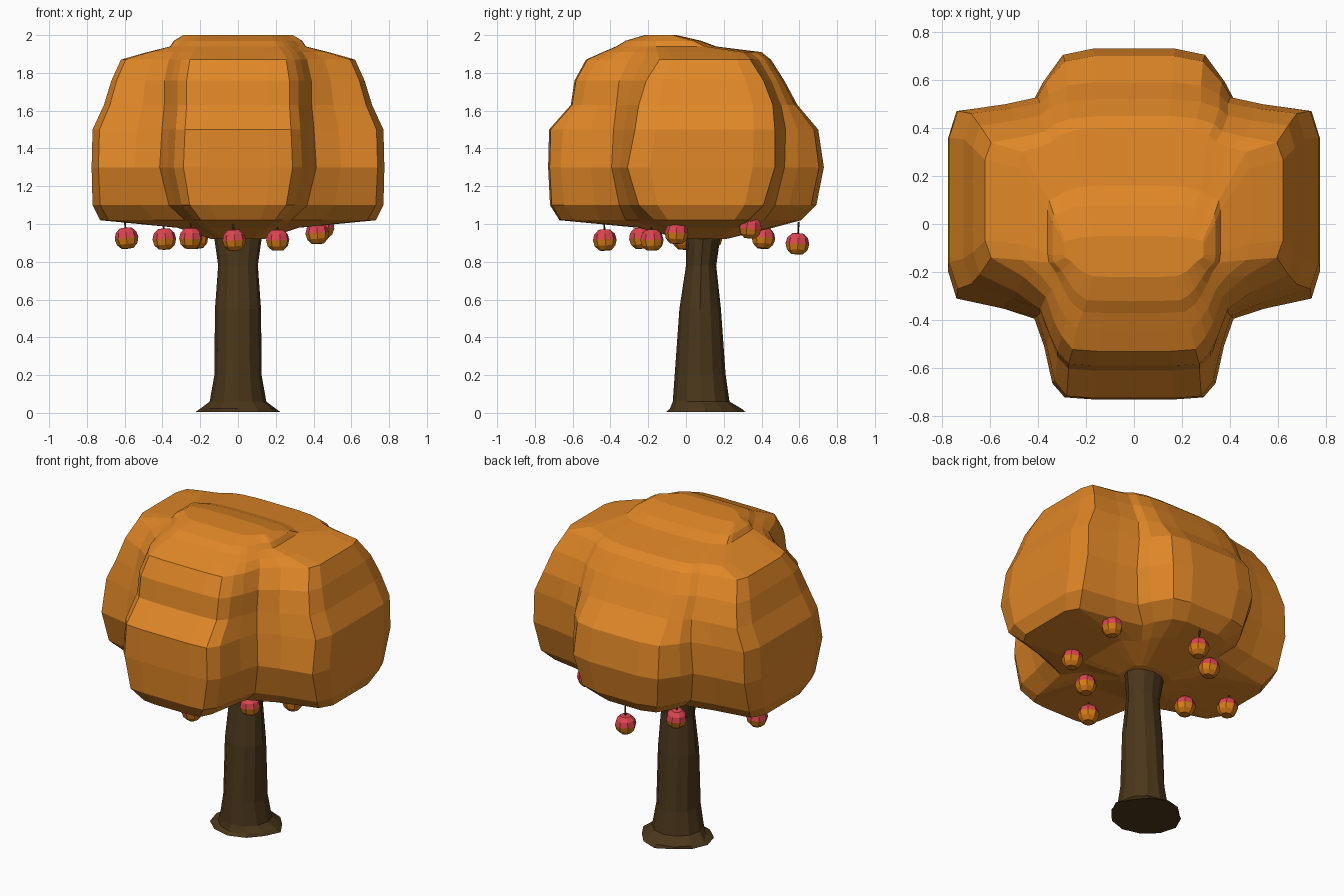
import bpy, bmesh, random
from math import sin, cos, pi
from mathutils import Matrix, Vector

if "Cube" in bpy.data.objects:
    bpy.data.objects.remove(bpy.data.objects["Cube"])

random.seed(4)


def mat(name, rgb):
    m = bpy.data.materials.new(name)
    m.diffuse_color = (*rgb, 1)
    m.use_nodes = True
    m.node_tree.nodes["Principled BSDF"].inputs["Base Color"].default_value = m.diffuse_color
    return m


LEAF = mat("autumn_leaf", (0.74, 0.24, 0.02))
BARK = mat("bark", (0.07, 0.038, 0.011))
RED = mat("fruit_red", (0.72, 0.06, 0.08))
ORANGE = mat("fruit_orange", (0.68, 0.2, 0.008))


def finish(bm, name, mats):
    bmesh.ops.recalc_face_normals(bm, faces=bm.faces)
    me = bpy.data.meshes.new(name)
    bm.to_mesh(me)
    bm.free()
    for m in mats:
        me.materials.append(m)
    ob = bpy.data.objects.new(name, me)
    bpy.context.collection.objects.link(ob)
    return ob


def loft(name, rings, material):
    """Skin a stack of equal-length point rings and cap both ends."""
    bm = bmesh.new()
    loops = [[bm.verts.new(p) for p in r] for r in rings]
    n = len(loops[0])
    for a, b in zip(loops, loops[1:]):
        for i in range(n):
            j = (i + 1) % n
            bm.faces.new((a[i], a[j], b[j], b[i]))
    bm.faces.new(loops[0][::-1])
    bm.faces.new(loops[-1])
    return finish(bm, name, [material])


def cross_outline(z, xo, y0, y1, yf, yb, hw, k):
    """Four-lobed outline: side lobes span y0..y1, front/back lobes are hw wide,
    k fills the notches between the lobes."""
    df, db, s = yf - y0, yb - y1, y1 - y0
    nx = min(1.22 * hw, 0.9 * xo)
    px, qx = nx + 0.36 * (xo - nx), nx + 0.9 * (xo - nx)
    half = [(0.5 * hw, yf), (0.85 * hw, yf - 0.02 * df), (hw, yf - 0.16 * df),
            (0.4 * hw + 0.6 * nx - 0.03 * hw, y0 + (k + 0.27) * df), (nx, y0 + k * df),
            (px, y0 + 0.5 * k * df), (qx, y0), (xo, y0 + 0.15 * s),
            (xo, y0 + 0.5 * s), (xo, y1 - 0.15 * s), (qx, y1),
            (px, y1 + 0.5 * k * db), (nx, y1 + k * db),
            (0.5 * hw + 0.5 * nx, y1 + (k + 0.27) * db), (0.87 * hw, yb - 0.1 * db),
            (0.5 * hw, yb)]
    pts = [(0, yf)] + half + [(0, yb)] + [(-x, y) for x, y in reversed(half)]
    return [(x, y, z) for x, y in pts]


# canopy: z, side reach, side lobe y range, front y, back y, lobe half width, notch fill
loft("canopy", [cross_outline(*lv) for lv in (
    (0.92, 0.14, 0.02, 0.17, -0.02, 0.21, 0.09, 0.3),
    (0.98, 0.32, -0.08, 0.26, -0.25, 0.46, 0.18, 0.35),
    (1.02, 0.73, -0.17, 0.33, -0.67, 0.61, 0.23, 0.30),
    (1.10, 0.77, -0.25, 0.41, -0.72, 0.69, 0.30, 0.22),
    (1.30, 0.775, -0.31, 0.47, -0.73, 0.73, 0.34, 0.2),
    (1.50, 0.77, -0.27, 0.47, -0.725, 0.70, 0.33, 0.25),
    (1.63, 0.71, -0.25, 0.46, -0.61, 0.59, 0.32, 0.33),
    (1.76, 0.67, -0.21, 0.41, -0.59, 0.52, 0.32, 0.38),
    (1.87, 0.62, -0.14, 0.34, -0.53, 0.45, 0.30, 0.42),
    (1.91, 0.48, -0.15, 0.30, -0.44, 0.40, 0.28, 0.42),
    (1.94, 0.36, -0.16, 0.10, -0.37, 0.16, 0.25, 0.42),
    (1.97, 0.34, -0.16, 0.04, -0.32, 0.08, 0.23, 0.42),
    (2.00, 0.29, -0.14, -0.07, -0.22, -0.05, 0.20, 0.42))], LEAF)


# trunk: z, x radius, y radius, y centre, raggedness
def trunk_ring(z, rx, ry, cy, rag, n=12):
    out = []
    for i in range(n):
        a = 2 * pi * i / n
        k = 1 + rag * random.uniform(-1, 0.3) * (i % 3 > 0)
        out.append((rx * k * cos(a), cy + ry * k * sin(a), z))
    return out


loft("trunk", [trunk_ring(*r) for r in (
    (0.005, 0.225, 0.21, 0.105, 0.14),
    (0.022, 0.20, 0.19, 0.105, 0.14),
    (0.06, 0.150, 0.150, 0.08, 0),
    (0.20, 0.125, 0.135, 0.075, 0),
    (0.55, 0.122, 0.11, 0.075, 0),
    (0.78, 0.105, 0.08, 0.08, 0),
    (0.92, 0.125, 0.09, 0.09, 0),
    (1.00, 0.15, 0.12, 0.09, 0))], BARK)


# hanging fruit: red upper half, orange lower half, dark stem
def fruit(i, pos):
    bm = bmesh.new()
    bmesh.ops.create_uvsphere(bm, u_segments=8, v_segments=6, radius=0.063)
    for v in bm.verts:
        if abs(v.co.z) > 0.062:
            v.co.z *= 0.9
    for f in bm.faces:
        f.material_index = 0 if f.calc_center_median().z > 0 else 1
    stem = bmesh.ops.create_cone(bm, cap_ends=True, segments=5, radius1=0.005, radius2=0.005,
                                 depth=0.07, matrix=Matrix.Translation((0, 0, 0.08)))
    for f in {f for v in stem["verts"] for f in v.link_faces}:
        f.material_index = 2
    ob = finish(bm, f"fruit_{i}", [RED, ORANGE, BARK])
    ob.location = Vector(pos)
    ob.rotation_euler = (random.uniform(-0.1, 0.1), random.uniform(-0.1, 0.1), random.uniform(0, 1))


for i, p in enumerate((
        (-0.59, 0.13, 0.925), (-0.39, -0.01, 0.92), (-0.25, -0.24, 0.925),
        (-0.22, 0.41, 0.925), (-0.02, -0.43, 0.915), (0.21, -0.18, 0.915),
        (0.42, -0.05, 0.95), (0.45, 0.34, 0.98), (0.01, 0.59, 0.895))):
    fruit(i + 1, p)
